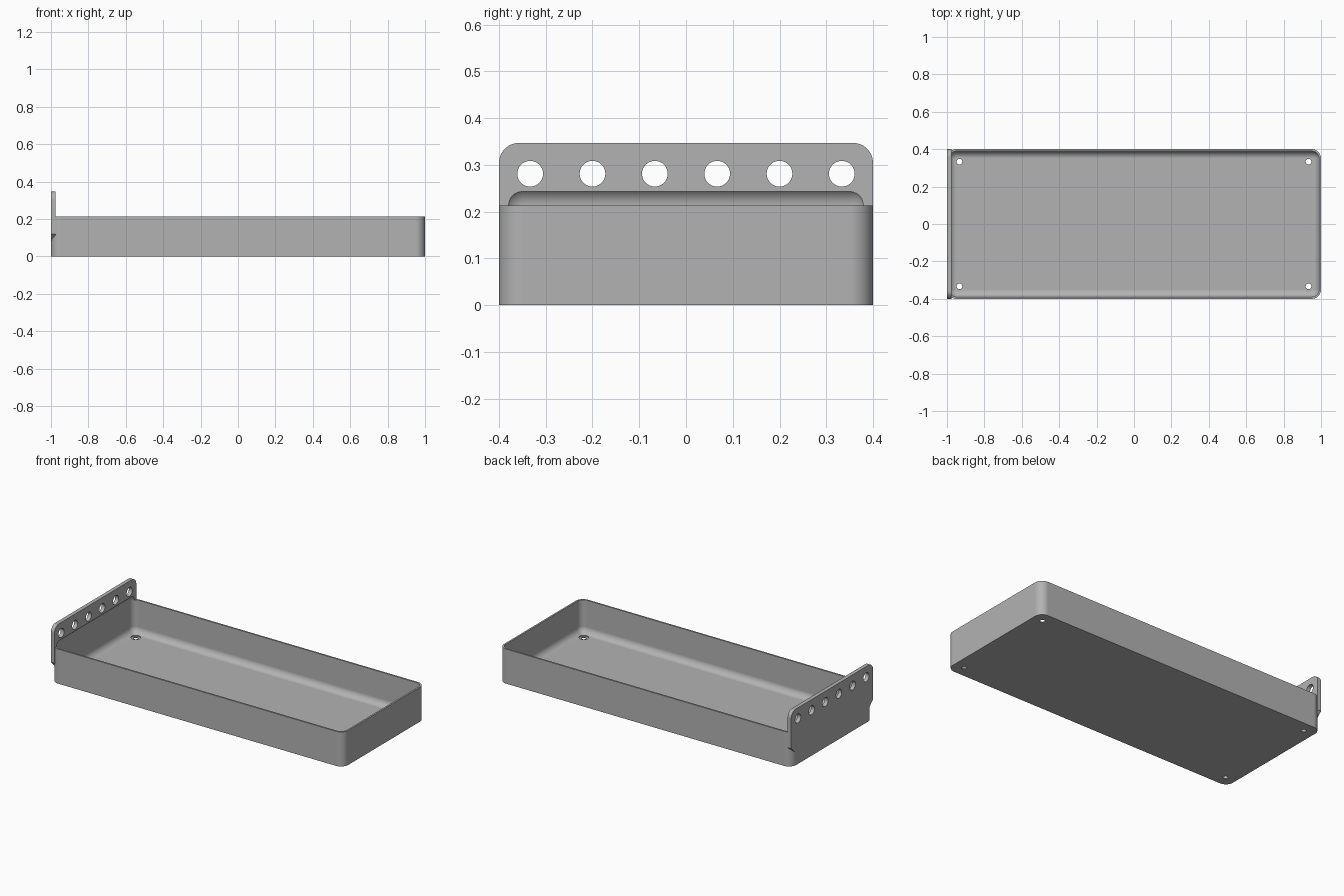
import bpy, bmesh
from math import sin, cos, pi, radians
from mathutils import Matrix, Vector

if "Cube" in bpy.data.objects:
    bpy.data.objects.remove(bpy.data.objects["Cube"], do_unlink=True)

# Main dimensions
HX, HY = 1.0, 0.4
RIM, TOP = 0.2135, 0.347
WALL, OUTER_R = 0.0107, 0.05
INNER_R = OUTER_R - WALL
PLATE = 0.024

grey = bpy.data.materials.new("grey plastic")
grey.use_nodes = True
colour = (0.45, 0.45, 0.45, 1)
grey.diffuse_color = colour
grey.node_tree.nodes["Principled BSDF"].inputs["Base Color"].default_value = colour


def make_object(name, bm):
    bmesh.ops.recalc_face_normals(bm, faces=bm.faces)
    mesh = bpy.data.meshes.new(name)
    bm.to_mesh(mesh)
    bm.free()
    mesh.materials.append(grey)
    obj = bpy.data.objects.new(name, mesh)
    bpy.context.collection.objects.link(obj)
    return obj


def arc(cx, cy, r, start, steps=14):
    angles = [start + pi / 2 * i / steps for i in range(steps + 1)]
    return [(cx + r * cos(a), cy + r * sin(a)) for a in angles]


def prism(name, points, offset):
    bm = bmesh.new()
    face = bm.faces.new([bm.verts.new(p) for p in points])
    new = bmesh.ops.extrude_face_region(bm, geom=[face])["geom"]
    bmesh.ops.translate(bm, vec=offset,
                        verts=[v for v in new if isinstance(v, bmesh.types.BMVert)])
    return make_object(name, bm)


def cylinders(name, centres, radius, depth, axis="Z"):
    bm = bmesh.new()
    turn = Matrix.Rotation(pi / 2, 4, "Y") if axis == "X" else Matrix()
    for c in centres:
        bmesh.ops.create_cone(bm, cap_ends=True, segments=40, radius1=radius,
                              radius2=radius, depth=depth,
                              matrix=Matrix.Translation(c) @ turn)
    return make_object(name, bm)


def boolean(obj, other, operation):
    mod = obj.modifiers.new(operation.lower(), "BOOLEAN")
    mod.operation, mod.solver, mod.object = operation, "EXACT", other
    bpy.context.view_layer.objects.active = obj
    bpy.ops.object.modifier_apply(modifier=mod.name)
    bpy.data.objects.remove(other, do_unlink=True)


# Solid tray block with rounded upright corners
ix, iy = HX - OUTER_R, HY - OUTER_R
outline = []
for i, (sx, sy) in enumerate([(1, 1), (-1, 1), (-1, -1), (1, -1)]):
    outline += arc(sx * ix, sy * iy, OUTER_R, i * pi / 2)
tray = prism("tray", [(x, y, 0) for x, y in outline], (0, 0, RIM))

# End plate: rounded top corners, sloped lower corners
top_r, slope_top = 0.043, 0.12
profile = arc(HY - top_r, TOP - top_r, top_r, 0)
profile += arc(-HY + top_r, TOP - top_r, top_r, pi / 2)
profile += [(-HY, slope_top), (-iy, slope_top - OUTER_R),
            (iy, slope_top - OUTER_R), (HY, slope_top)]
plate = prism("end_plate", [(-HX, y, z) for y, z in profile], (PLATE, 0, 0))
boolean(tray, plate, "UNION")

# Cavity: fully rounded box that also scoops into the plate
bm = bmesh.new()
ceiling = RIM + INNER_R
size = Vector((2 * (HX - WALL), 2 * (HY - WALL), ceiling - WALL))
bmesh.ops.create_cube(bm, size=1, matrix=Matrix.Translation((0, 0, (ceiling + WALL) / 2))
                      @ Matrix.Diagonal(size).to_4x4())
bmesh.ops.bevel(bm, geom=bm.edges[:], offset=INNER_R, segments=12,
                profile=0.5, affect="EDGES")
boolean(tray, make_object("cavity", bm), "DIFFERENCE")

# Row of holes through the plate
row = [(-HX, (i - 2.5) * 0.1333, 0.281) for i in range(6)]
boolean(tray, cylinders("plate_holes", row, 0.0275, 0.2, "X"), "DIFFERENCE")

# Stepped screw holes in the floor corners
corners = [(sx * 0.933, sy * 0.333) for sx in (1, -1) for sy in (1, -1)]
boolean(tray, cylinders("screw_seats", [(x, y, 0.03) for x, y in corners],
                        0.027, 0.048), "DIFFERENCE")
boolean(tray, cylinders("screw_holes", [(x, y, 0) for x, y in corners],
                        0.015, 0.1), "DIFFERENCE")

# Smooth fillets, sharp edges
bpy.ops.object.select_all(action="DESELECT")
tray.select_set(True)
bpy.context.view_layer.objects.active = tray
bpy.ops.object.shade_smooth_by_angle(angle=radians(30))
normals = tray.modifiers.new("weighted normals", "WEIGHTED_NORMAL")
normals.keep_sharp = True
